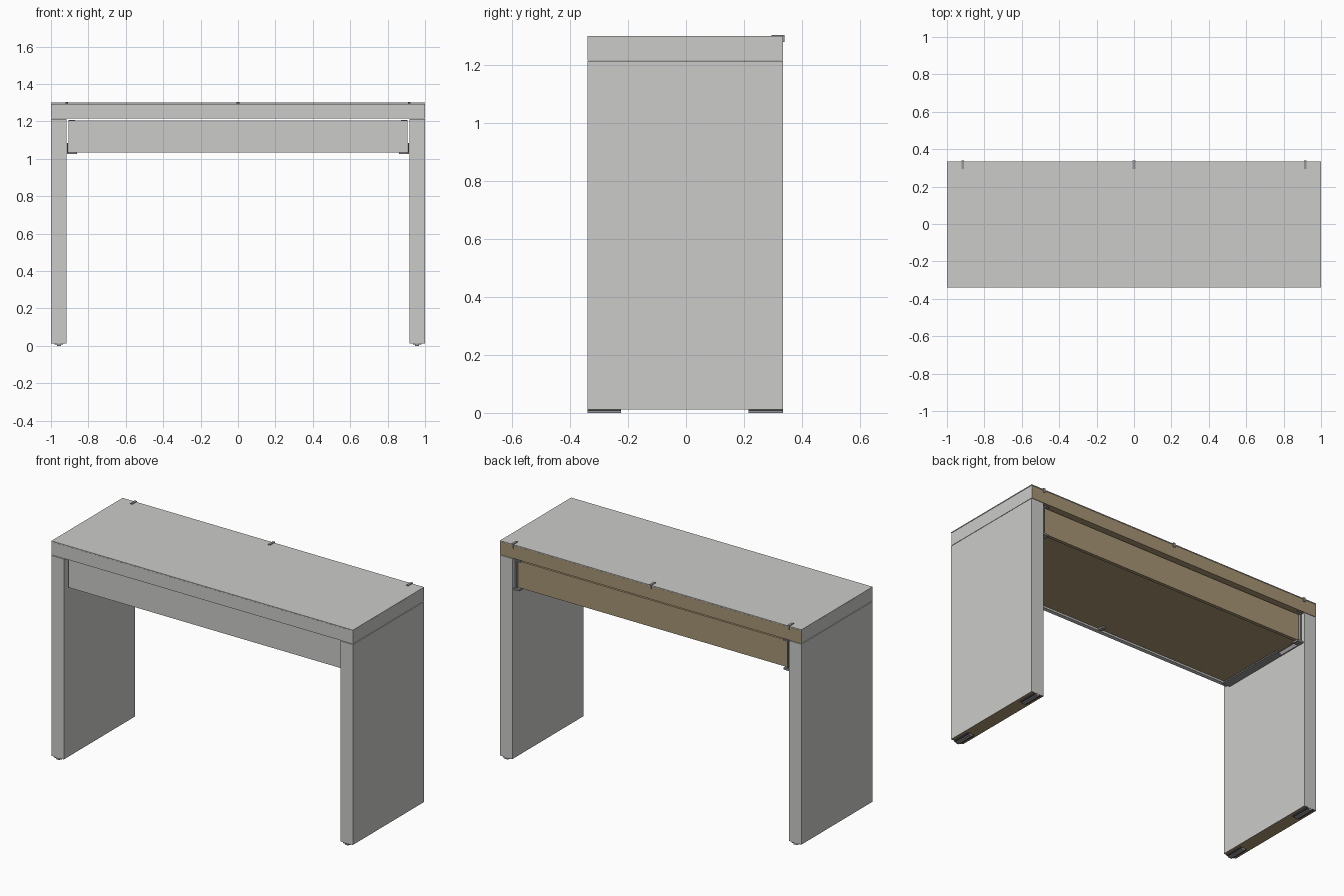
import bpy, bmesh

if "Cube" in bpy.data.objects:
    bpy.data.objects.remove(bpy.data.objects["Cube"])


def material(name, rgb):
    m = bpy.data.materials.new(name)
    m.diffuse_color = (*rgb, 1)
    m.use_nodes = True
    m.node_tree.nodes["Principled BSDF"].inputs["Base Color"].default_value = m.diffuse_color
    return m


WHITE = material("white_lacquer", (0.60, 0.60, 0.585))
BROWN = material("raw_board", (0.39, 0.30, 0.175))
METAL = material("grey_metal", (0.30, 0.30, 0.31))
PLASTIC = material("dark_plastic", (0.10, 0.10, 0.10))


def box(name, x, y, z, mat, raw=None):
    """Box from axis ranges; raw(normal) picks the faces left as raw board."""
    bm = bmesh.new()
    bmesh.ops.create_cube(bm, size=1)
    for v in bm.verts:
        v.co = [r[0] if c < 0 else r[1] for c, r in zip(v.co, (x, y, z))]
    bm.normal_update()
    me = bpy.data.meshes.new(name)
    me.materials.append(mat)
    me.materials.append(BROWN)
    if raw:
        for f in bm.faces:
            f.material_index = int(raw(f.normal))
    bm.to_mesh(me)
    bm.free()
    ob = bpy.data.objects.new(name, me)
    bpy.context.collection.objects.link(ob)
    return ob


def pair(name, x, y, z, mat, raw=None):
    """Matching boxes on the right and left side."""
    box(name + "_right", x, y, z, mat, raw)
    box(name + "_left", (-x[1], -x[0]), y, z, mat, raw)


F, B = -0.34, 0.335  # front and back of the desk

# Desk top: lacquered front and sides, raw back and underside, thin cover plate
box("desk_top", (-0.999, 0.999), (F + 0.001, B - 0.001), (1.216, 1.294), WHITE,
    lambda n: n.y > 0.5 or n.z < -0.5)
box("top_cover", (-1, 1), (F, B), (1.295, 1.30), WHITE)

# Panel legs with raw undersides, and glide feet
pair("leg", (0.917, 1), (F, B), (0.012, 1.213), WHITE, lambda n: n.z < -0.5)
for end, y in (("front", (F, -0.225)), ("back", (0.215, B - 0.001))):
    pair(end + "_foot", (0.947, 0.969), y, (0, 0.012), METAL)
    pair(end + "_foot_base", (0.935, 0.981), y, (0.006, 0.012), PLASTIC)

# Drawer: lacquered front, raw open box behind it
box("drawer_front", (-0.907, 0.907), (-0.312, -0.288), (1.035, 1.205), WHITE)
box("drawer_bottom", (-0.89, 0.89), (-0.288, 0.31), (1.046, 1.054), BROWN)
box("drawer_back", (-0.89, 0.89), (0.295, 0.315), (1.04, 1.2), BROWN)
pair("drawer_side", (0.88, 0.895), (-0.288, 0.312), (1.04, 1.2), BROWN)

# Drawer runners and their end brackets
pair("runner_flange", (0.862, 0.912), (-0.288, 0.15), (1.026, 1.034), METAL)
pair("runner_web", (0.908, 0.914), (-0.288, 0.315), (1.026, 1.085), METAL)
pair("bracket_post", (0.897, 0.905), (0.30, 0.325), (1.03, 1.2), METAL)
pair("bracket_top", (0.872, 0.905), (0.29, 0.328), (1.2, 1.208), METAL)
pair("bracket_bottom", (0.875, 0.915), (0.29, 0.328), (1.026, 1.037), METAL)
box("bottom_support", (-0.01, 0.01), (-0.288, -0.25), (1.036, 1.046), METAL)

# Clips that hook the cover plate at the back edge
for label, x in (("left", -0.915), ("centre", 0), ("right", 0.915)):
    box(label + "_clip_top", (x - 0.007, x + 0.007), (0.295, 0.34), (1.30, 1.304), METAL)
    box(label + "_clip_hook", (x - 0.007, x + 0.007), (B, 0.34), (1.28, 1.30), METAL)
